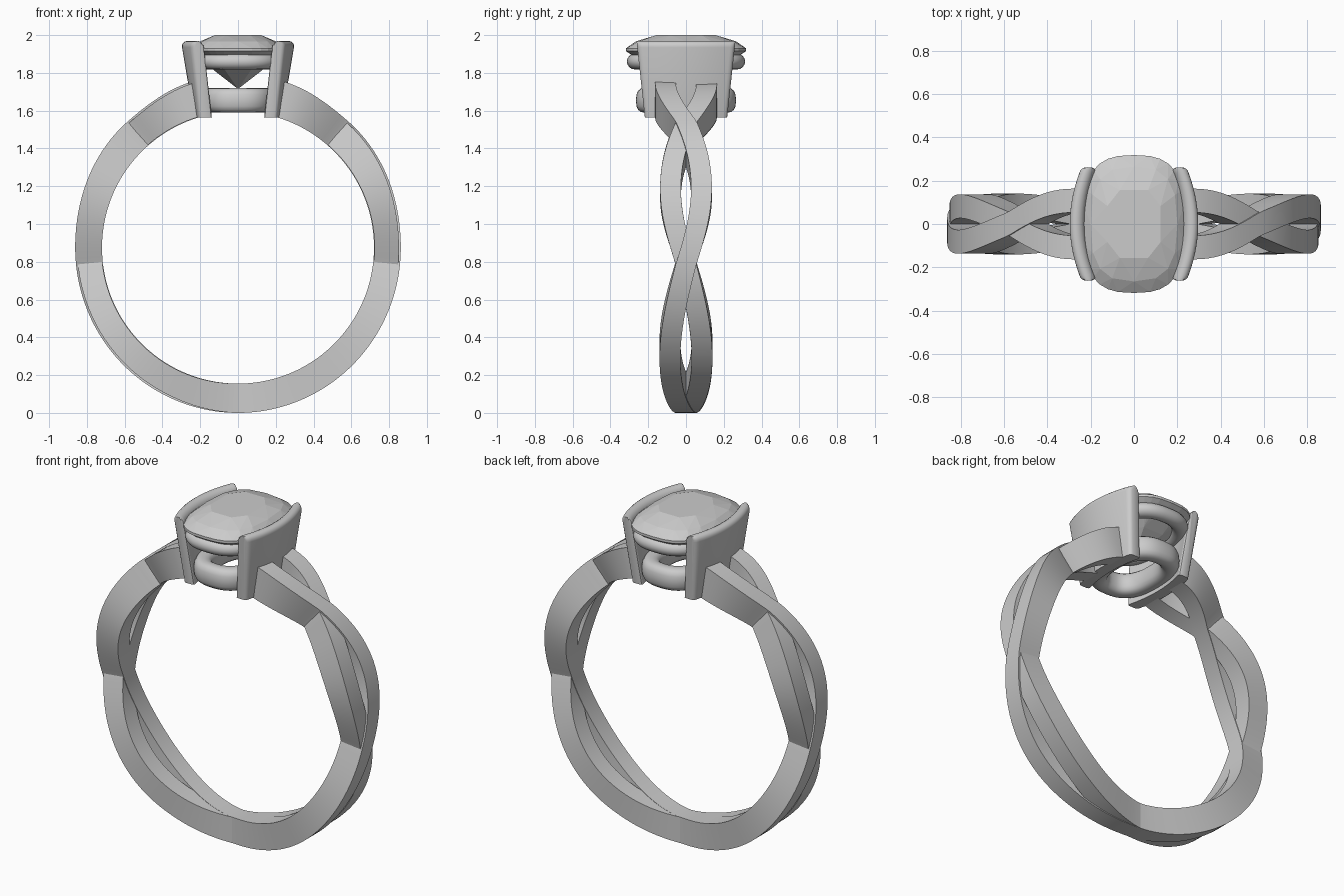
import bpy, bmesh
from math import sin, cos, pi, radians, copysign

if "Cube" in bpy.data.objects:
    bpy.data.objects.remove(bpy.data.objects["Cube"])

CZ = 0.875   # height of the finger hole centre


def finish(name, bm, angle=30, smooth=True):
    bmesh.ops.recalc_face_normals(bm, faces=bm.faces)
    me = bpy.data.meshes.new(name)
    bm.to_mesh(me)
    bm.free()
    ob = bpy.data.objects.new(name, me)
    bpy.context.collection.objects.link(ob)
    if smooth:
        bpy.ops.object.select_all(action='DESELECT')
        ob.select_set(True)
        bpy.context.view_layer.objects.active = ob
        bpy.ops.object.shade_smooth_by_angle(angle=radians(angle))
    return ob


def sweep(name, rings, closed):
    """Skin a list of equal point rings, capped unless closed."""
    bm = bmesh.new()
    vs = [[bm.verts.new(p) for p in r] for r in rings]
    n = len(vs[0])
    for i in range(len(vs) if closed else len(vs) - 1):
        a, b = vs[i], vs[(i + 1) % len(vs)]
        for j in range(n):
            k = (j + 1) % n
            bm.faces.new((a[j], a[k], b[k], b[j]))
    if not closed:
        bm.faces.new(vs[0])
        bm.faces.new(vs[-1])
    return finish(name, bm)


def cushion(a, b, t, n=3.0):
    """Point on a rounded-rectangle (superellipse) outline."""
    c, s = cos(t), sin(t)
    return (a * copysign(abs(c) ** (2 / n), c), b * copysign(abs(s) ** (2 / n), s))


# Twisted band: two rectangular strands weaving around the hole
def weave(t):
    if t < 84:
        return 0.085 * sin(pi * (t / 84) ** 1.2)
    if t < 139:
        return -0.082 * sin(pi * (t - 84) / 55)
    return 0.108 * sin(pi / 2 * min(1, (t - 139) / 23))


def outer_radius(t):
    keys = [(0, 0.875), (90, 0.862), (139, 0.887), (166, 0.912)]
    for (t0, r0), (t1, r1) in zip(keys, keys[1:]):
        if t <= t1:
            f = (t - t0) / (t1 - t0)
            return r0 + (r1 - r0) * f * f * (3 - 2 * f)
    return keys[-1][1]


def strand(name, side, drop):
    rings = []
    for t in range(-166, 167, 2):
        y = -side * copysign(1, t) * weave(abs(t))
        dip = drop * min(1, abs(t) / 25)
        ro, ri, h = outer_radius(abs(t)) - dip, 0.72 + dip * 0.3, 0.055
        s, c = sin(radians(t)), cos(radians(t))
        rings.append([(r * s, y + d, CZ - r * c)
                      for r, d in ((ri, -h), (ro, -h), (ro, h), (ri, h))])
    sweep(name, rings, False)


strand("band_strand_a", 1, 0.0)
strand("band_strand_b", -1, 0.01)


# Setting walls: bowed, leaning outward, with a rounded top edge
def wall(name, side):
    half, zt, zb = 0.034, 1.935, 1.565
    section = [(-half, zb)] + [(-half * cos(pi * i / 8), zt + half * sin(pi * i / 8))
                               for i in range(9)] + [(half, zb)]
    rings = []
    for v in [-1, -0.985, -0.95] + [i / 10 for i in range(-9, 10)] + [0.95, 0.985, 1]:
        thick = 0.6 if abs(v) == 1 else 0.85 if abs(v) > 0.96 else 1
        ring = []
        for off, z in section:
            f = (z - zb) / (1.97 - zb)
            x = 0.2 + 0.068 * f + off * thick - (0.03 + 0.025 * f) * v * v
            ring.append((side * x, v * (0.218 + 0.044 * f), z))
        rings.append(ring)
    sweep(name, rings, False)


wall("setting_wall_right", 1)
wall("setting_wall_left", -1)


# Gallery rails: cushion-shaped loops under the stone
def rail(name, a, b, z, rw, rh, power):
    rings = []
    for i in range(64):
        t = 2 * pi * i / 64
        ring = []
        for j in range(16):
            q = 2 * pi * j / 16
            du, dz = cushion(rw, rh, q, power)
            x, y = cushion(a + du, b + du, t, 2.5)
            ring.append((x, y, z + dz))
        rings.append(ring)
    sweep(name, rings, True)


rail("upper_rail", 0.2, 0.27, 1.86, 0.043, 0.042, 2)
rail("lower_rail", 0.15, 0.215, 1.655, 0.05, 0.066, 2.6)

# Faceted cushion stone: hull of table, crown, girdle, pavilion and culet rings
bm = bmesh.new()
for count, a, b, z, shift in ((8, 0.13, 0.165, 2.0, 0.5), (16, 0.2, 0.265, 1.967, 0),
                              (32, 0.24, 0.318, 1.93, 0), (32, 0.24, 0.318, 1.915, 0),
                              (8, 0.13, 0.17, 1.81, 0.5)):
    for i in range(count):
        x, y = cushion(a, b, 2 * pi * (i + shift) / count, 2.8)
        bm.verts.new((x, y, z))
bm.verts.new((0, 0, 1.715))
hull = bmesh.ops.convex_hull(bm, input=bm.verts)
loose = [v for v in bm.verts if not v.link_faces]
bmesh.ops.delete(bm, geom=loose, context='VERTS')
bmesh.ops.dissolve_limit(bm, angle_limit=radians(1), verts=bm.verts, edges=bm.edges)
finish("stone", bm, smooth=False)
